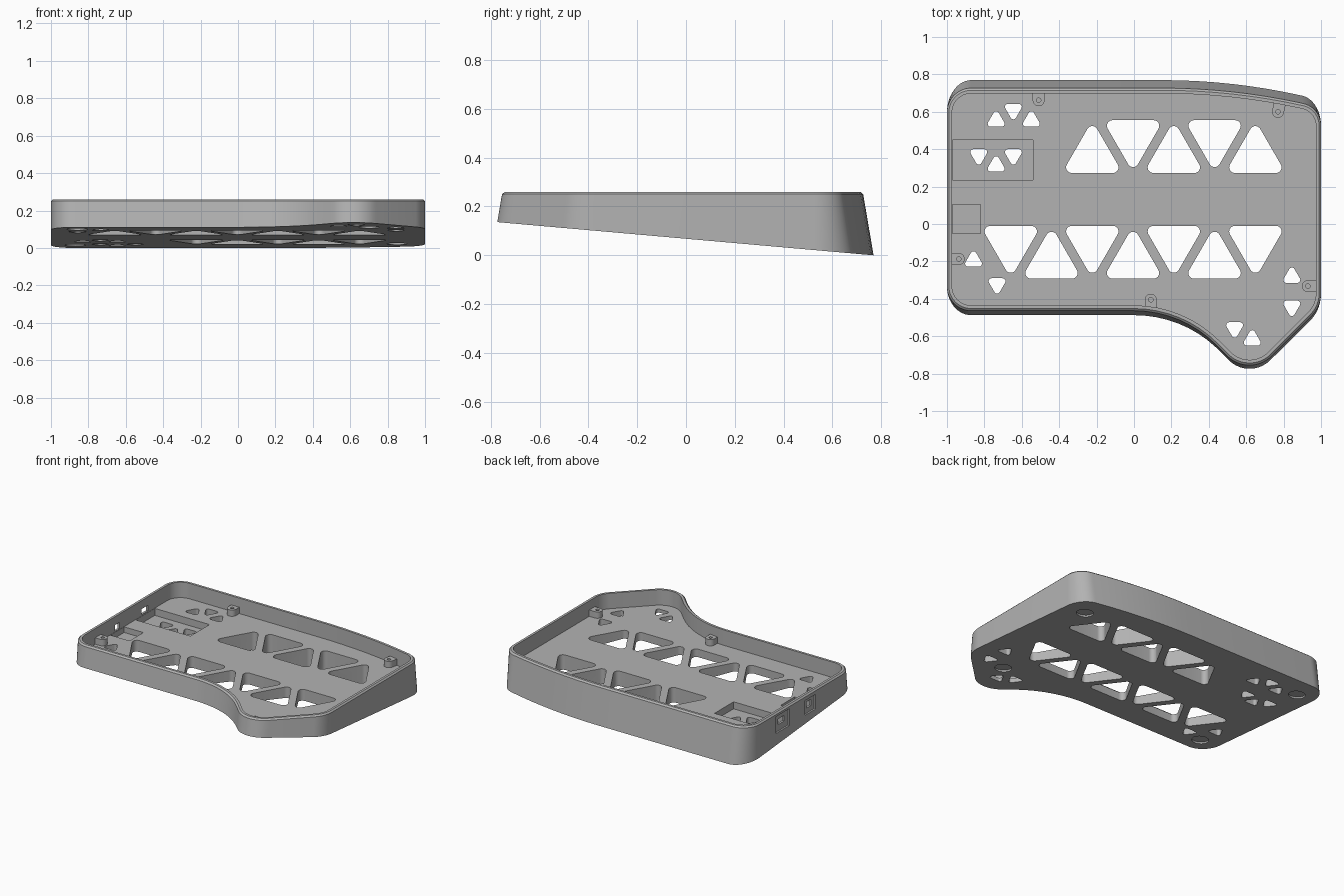
import bpy, bmesh, math
from mathutils import Vector

if "Cube" in bpy.data.objects:
    bpy.data.objects.remove(bpy.data.objects["Cube"])

RIM, FLOOR, DRAFT = 0.26, 0.15, 0.17

grey = bpy.data.materials.new("grey_plastic")
grey.use_nodes = True
grey.diffuse_color = (0.45, 0.45, 0.45, 1)
grey.node_tree.nodes["Principled BSDF"].inputs["Base Color"].default_value = (0.45, 0.45, 0.45, 1)


def underside(y):
    return 0.0675 - 0.0882 * y


def fillet(corners):
    """Round each corner (x, y, radius); return points with outward normals."""
    out = []
    for i, (x, y, r) in enumerate(corners):
        p = Vector((x, y))
        a = (p - Vector(corners[i - 1][:2])).normalized()
        b = (Vector(corners[(i + 1) % len(corners)][:2]) - p).normalized()
        turn = math.atan2(a.x * b.y - a.y * b.x, a.dot(b))
        side = 1 if turn > 0 else -1
        n0 = Vector((a.y, -a.x))
        centre = p - a * r * math.tan(abs(turn) / 2) - n0 * r * side
        steps = max(8, int(abs(turn) / 0.12))
        for k in range(steps + 1):
            t = turn * k / steps
            n = Vector((n0.x * math.cos(t) - n0.y * math.sin(t),
                        n0.x * math.sin(t) + n0.y * math.cos(t)))
            out.append((centre + n * r * side, n))
    return out


def make_object(name, bm):
    bmesh.ops.recalc_face_normals(bm, faces=bm.faces)
    mesh = bpy.data.meshes.new(name)
    bm.to_mesh(mesh)
    bm.free()
    mesh.materials.append(grey)
    obj = bpy.data.objects.new(name, mesh)
    bpy.context.scene.collection.objects.link(obj)
    return obj


def loft(bm, rings):
    """Closed solid through a list of rings of equal length."""
    loops = [[bm.verts.new(co) for co in ring] for ring in rings]
    for low, high in zip(loops, loops[1:]):
        for i in range(len(low)):
            bm.faces.new((low[i - 1], low[i], high[i], high[i - 1]))
    bm.faces.new(loops[0][::-1])
    bm.faces.new(loops[-1])


def prism(bm, points, z0, z1):
    loft(bm, [[(p[0], p[1], z) for p in points] for z in (z0, z1)])


def box(bm, x0, x1, y0, y1, z0, z1):
    prism(bm, [(x0, y0), (x1, y0), (x1, y1), (x0, y1)], z0, z1)


def circle(x, y, r, n=32):
    return [(x + r * math.cos(math.tau * i / n), y + r * math.sin(math.tau * i / n)) for i in range(n)]


def triangle(bm, x, base, direction, half, r):
    """Rounded equilateral through-hole; base is the y of its flat side."""
    h = half - r
    pts = []
    corners = [(h, r, -90), (0, r + h * math.sqrt(3), 30), (-h, r, 150)]
    for cx, cy, start in corners:
        for k in range(9):
            t = math.radians(start + 15 * k)
            pts.append((x + cx + r * math.cos(t), base + direction * (cy + r * math.sin(t))))
    prism(bm, pts, -0.2, 0.2)


def subtract(target, cutter_bm):
    cutter = make_object("cutter", cutter_bm)
    cutter.hide_render = True
    mod = target.modifiers.new("cut", 'BOOLEAN')
    mod.operation, mod.solver, mod.object = 'DIFFERENCE', 'EXACT', cutter
    bpy.context.view_layer.update()
    graph = bpy.context.evaluated_depsgraph_get()
    mesh = bpy.data.meshes.new_from_object(target.evaluated_get(graph))
    target.modifiers.clear()
    target.data = mesh
    bpy.data.objects.remove(cutter)


# Tray: drafted outer wall, chamfered rim, vertical inner wall, level floor
outline = fillet([(-1, -0.462, 0.13), (0.257, -0.462, 0.62), (0.618, -0.824, 0.17),
                  (1, -0.44, 0.17), (1, 0.622, 0.12), (0.526, 0.725, 3.5), (-1, 0.725, 0.13)])


def ring(z, inset=0.0, draft=0.0):
    return [(p.x - n.x * inset, p.y - n.y * inset + draft * (RIM - z) * n.y, z) for p, n in outline]


bottom = []
for p, n in outline:
    y = (p.y + DRAFT * n.y * (RIM - underside(0))) / (1 - DRAFT * 0.0882 * n.y)
    bottom.append((p.x, y, underside(y)))
bm = bmesh.new()
loft(bm, [bottom, ring(RIM - 0.01, 0, DRAFT), ring(RIM, 0.01), ring(RIM, 0.027), ring(FLOOR, 0.027)])
tray = make_object("case_tray", bm)

# Pockets in the floor, wall sockets and round foot recesses
cut = bmesh.new()
box(cut, -0.971, -0.54, 0.235, 0.45, 0.1, 0.2)
box(cut, -0.971, -0.82, -0.05, 0.105, 0.11, 0.2)
for y, half, z0, z1 in ((0.34, 0.075, 0.115, 0.235), (0.03, 0.06, 0.12, 0.225)):
    box(cut, -1.1, -0.988, y - half, y + half, z0, z1)
for x, y in ((-0.87, 0.6), (0.85, 0.52), (0.7, -0.48), (-0.86, -0.36)):
    pts = circle(x, y, 0.055)
    loft(cut, [[(px, py, underside(py) + dz) for px, py in pts] for dz in (-0.05, 0.012)])
subtract(tray, cut)

# Triangular lattice openings and socket openings
cut = bmesh.new()
for i in range(7):
    x = -0.659 + 0.218 * i
    if i % 2:
        triangle(cut, x, -0.292, 1, 0.14, 0.03)
    else:
        triangle(cut, x, -0.01, -1, 0.14, 0.03)
    if i > 1:
        if i % 2:
            triangle(cut, x, 0.555, -1, 0.14, 0.03)
        else:
            triangle(cut, x, 0.273, 1, 0.14, 0.03)
small = [(-0.737, 0.52, 1), (-0.645, 0.642, -1), (-0.549, 0.52, 1),
         (-0.83, 0.4, -1), (-0.737, 0.28, 1), (-0.645, 0.4, -1),
         (-0.858, -0.228, 1), (-0.732, -0.29, -1), (0.844, -0.315, 1),
         (0.844, -0.41, -1), (0.538, -0.525, -1), (0.632, -0.65, 1)]
for x, base, direction in small:
    triangle(cut, x, base, direction, 0.045, 0.016)
for y, half, z0, z1 in ((0.34, 0.035, 0.16, 0.2), (0.03, 0.025, 0.155, 0.2)):
    box(cut, -1.1, -0.95, y - half, y + half, z0, z1)
subtract(tray, cut)

# Screw bosses: rounded tabs growing out of the wall
bosses = [(-0.51, 0.662, 90), (0.77, 0.6, 78), (-0.937, -0.187, 180), (0.09, -0.405, -90), (0.93, -0.332, 0)]
parts = [tray]
for x, y, angle in bosses:
    a = math.radians(angle)
    d, s = Vector((math.cos(a), math.sin(a))), Vector((-math.sin(a), math.cos(a)))
    c, r = Vector((x, y)), 0.032
    pts = [c - d * r * math.sin(t) + s * r * math.cos(t) for t in [math.pi * k / 12 for k in range(13)]]
    pts += [c - s * r + d * 0.05, c + s * r + d * 0.05]
    bm = bmesh.new()
    prism(bm, pts, FLOOR - 0.01, 0.195)
    boss = make_object("screw_boss", bm)
    hole = bmesh.new()
    prism(hole, circle(x, y, 0.012, 20), FLOOR + 0.002, 0.25)
    subtract(boss, hole)
    parts.append(boss)

# Smooth shading with sharp edges kept
bpy.ops.object.select_all(action='DESELECT')
for obj in parts:
    obj.select_set(True)
bpy.context.view_layer.objects.active = tray
bpy.ops.object.shade_smooth_by_angle(angle=math.radians(25))
